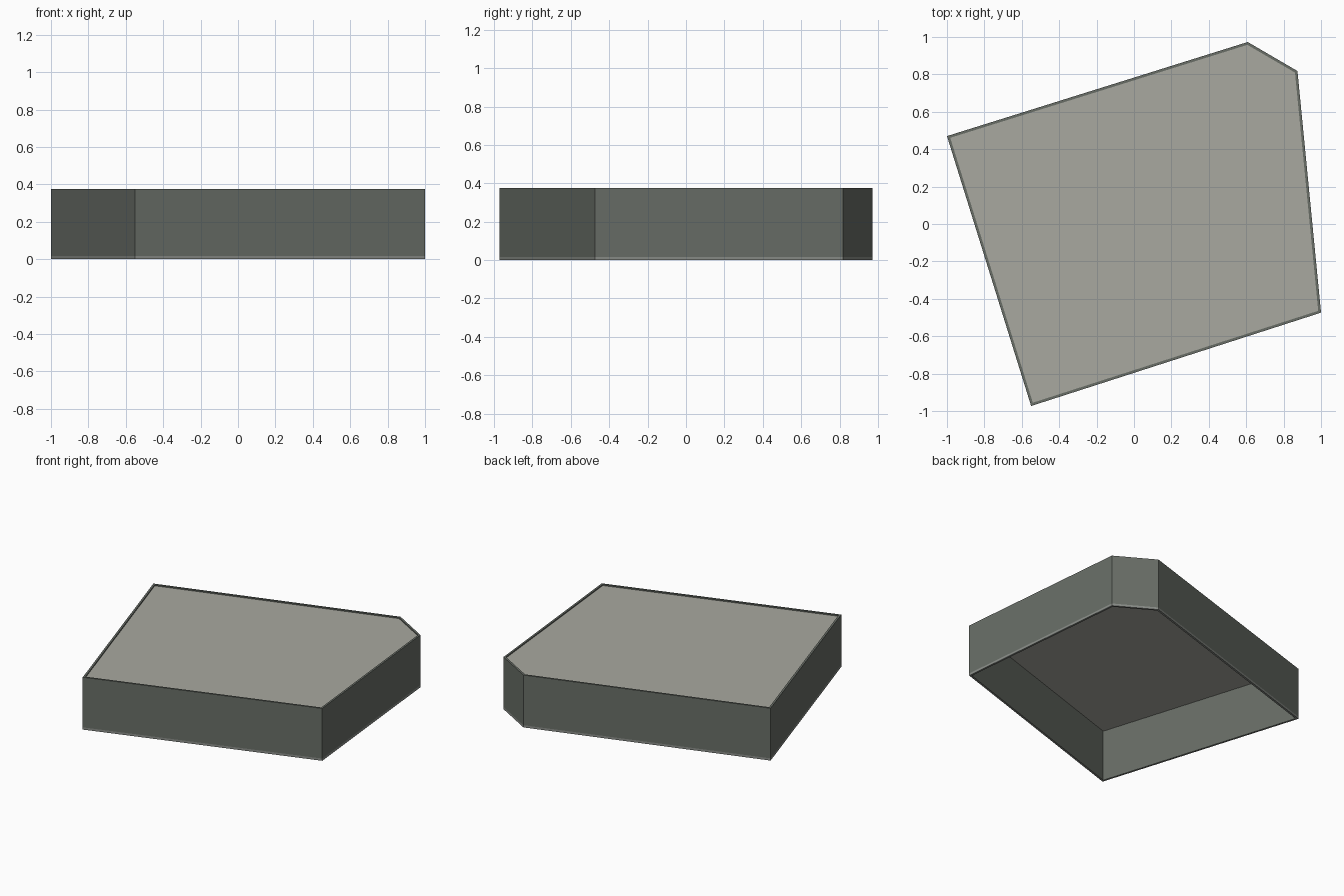
import bpy, bmesh
from mathutils import Vector

if "Cube" in bpy.data.objects:
    bpy.data.objects.remove(bpy.data.objects["Cube"])

# Plan outline, counter-clockwise
OUTLINE = [(-1, .47), (-.55, -.973), (1, -.474), (.874, .818), (.608, .973)]
HEIGHT, ROOF_Z, WALL, BAND = .375, .367, .014, .016


def inset(points, d):
    """Offset a convex counter-clockwise outline inwards by d."""
    result = []
    n = len(points)
    for i in range(n):
        a, b, c = (Vector(points[(i + k) % n]) for k in (-1, 0, 1))
        u, v = (b - a).normalized(), (c - b).normalized()
        n1, n2 = Vector((-u.y, u.x)), Vector((-v.y, v.x))
        result.append(b + (n1 + n2) * d / (1 + n1.dot(n2)))
    return result


def material(name, rgb):
    mat = bpy.data.materials.new(name)
    mat.diffuse_color = (*rgb, 1)
    mat.use_nodes = True
    mat.node_tree.nodes["Principled BSDF"].inputs["Base Color"].default_value = mat.diffuse_color
    return mat


def loft(name, profile, mat):
    """Skin consecutive (inset, height) outlines; one entry makes a flat sheet."""
    bm = bmesh.new()
    loops = [[bm.verts.new((p.x, p.y, z)) for p in inset(OUTLINE, d)]
             for d, z in profile]
    if len(loops) == 1:
        bm.faces.new(loops[0])
    for a, b in zip(loops, loops[1:]):
        for i in range(len(a)):
            j = (i + 1) % len(a)
            bm.faces.new((a[i], a[j], b[j], b[i]))
    mesh = bpy.data.meshes.new(name)
    bm.to_mesh(mesh)
    bm.free()
    mesh.materials.append(mat)
    bpy.context.collection.objects.link(bpy.data.objects.new(name, mesh))


wall_mat = material("wall_grey_green", (.138, .154, .134))
roof_mat = material("roof_warm_grey", (.396, .396, .35))
band_mat = material("base_light_grey", (.25, .265, .245))

# Perimeter walls with a low parapet, open at the bottom
loft("perimeter_walls", [(0, BAND), (0, HEIGHT), (WALL, HEIGHT), (WALL, 0)], wall_mat)
# Lighter band along the foot of the walls
loft("base_band", [(WALL, 0), (0, 0), (0, BAND)], band_mat)
# Flat roof sheet just below the wall tops
loft("flat_roof", [(WALL, ROOF_Z)], roof_mat)
